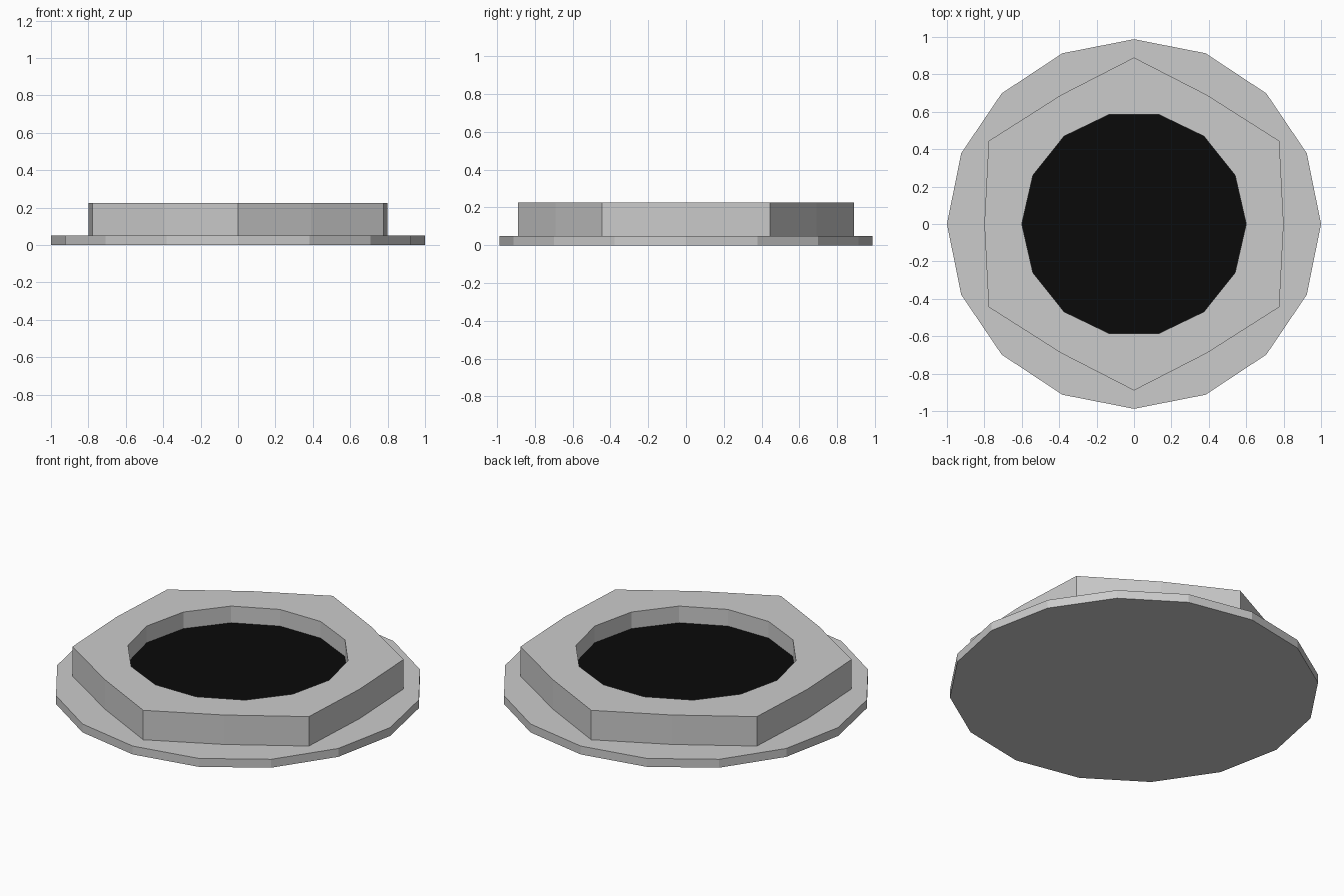
import bpy, bmesh
from math import cos, sin, tau

if "Cube" in bpy.data.objects:
    bpy.data.objects.remove(bpy.data.objects["Cube"])


def ring(n, rx, ry):
    return [(rx * cos(tau * i / n), ry * sin(tau * i / n)) for i in range(n)]


def prism(name, outline, z0, z1):
    bm = bmesh.new()
    base = bm.faces.new([bm.verts.new((x, y, z0)) for x, y in outline])
    ext = bmesh.ops.extrude_face_region(bm, geom=[base], use_keep_orig=True)
    top = [v for v in ext["geom"] if isinstance(v, bmesh.types.BMVert)]
    bmesh.ops.translate(bm, verts=top, vec=(0, 0, z1 - z0))
    bmesh.ops.recalc_face_normals(bm, faces=bm.faces)
    mesh = bpy.data.meshes.new(name)
    bm.to_mesh(mesh)
    bm.free()
    obj = bpy.data.objects.new(name, mesh)
    bpy.context.collection.objects.link(obj)
    return obj


# Wide base flange
prism("flange", ring(16, 1.0, 0.988), 0, 0.05)

# Hexagonal collar with slightly bulged sides
quarter = [(0.80, 0), (0.777, 0.444), (0.39, 0.69), (0, 0.89)]
half = quarter + [(-x, y) for x, y in quarter[-2::-1]]
collar = prism("hex_collar", half + [(x, -y) for x, y in half[-2:0:-1]], 0.05, 0.225)

# Round opening through the collar
opening = ring(14, 0.6, 0.6)
cutter = prism("opening_cutter", opening, -0.1, 0.4)
cutter.hide_render = True
cutter.hide_viewport = True
cut = collar.modifiers.new("opening", "BOOLEAN")
cut.operation = "DIFFERENCE"
cut.solver = "EXACT"
cut.object = cutter

# Recessed black face
black = bpy.data.materials.new("black")
black.diffuse_color = (0.003, 0.003, 0.003, 1)
black.use_nodes = True
black.node_tree.nodes["Principled BSDF"].inputs["Base Color"].default_value = black.diffuse_color
prism("recessed_face", opening, 0.05, 0.126).data.materials.append(black)
